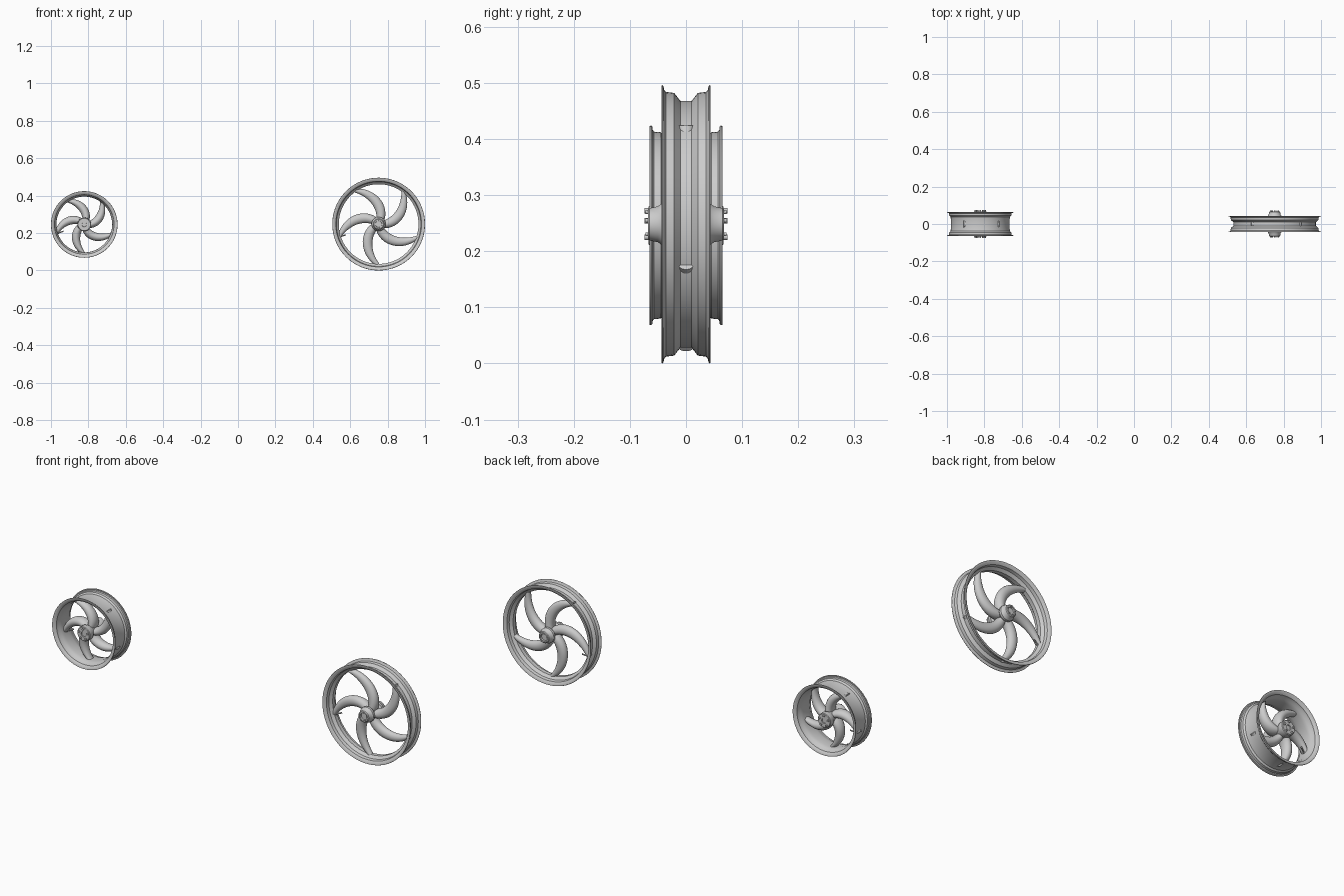
import bpy, bmesh, math
from mathutils import Vector

cube = bpy.data.objects.get("Cube")
if cube:
    bpy.data.objects.remove(cube, do_unlink=True)

metal = bpy.data.materials.new("light grey metal")
metal.use_nodes = True
metal.diffuse_color = (0.6, 0.6, 0.6, 1)
metal.node_tree.nodes["Principled BSDF"].inputs["Base Color"].default_value = (0.6, 0.6, 0.6, 1)


def polar(r, degrees, y=0):
    a = math.radians(degrees)
    return Vector((r * math.cos(a), y, r * math.sin(a)))


def skin(bm, rings, loop=False, caps=False):
    """Bridge neighbouring closed rings of points with quads."""
    vs = [[bm.verts.new(p) for p in ring] for ring in rings]
    n = len(vs[0])
    for i in range(len(vs) if loop else len(vs) - 1):
        a, b = vs[i], vs[(i + 1) % len(vs)]
        for j in range(n):
            bm.faces.new((a[j], a[(j + 1) % n], b[(j + 1) % n], b[j]))
    if caps:
        bm.faces.new(vs[0])
        bm.faces.new(vs[-1])


def finish(bm, name, centre, angle=35):
    bmesh.ops.recalc_face_normals(bm, faces=bm.faces)
    mesh = bpy.data.meshes.new(name)
    bm.to_mesh(mesh)
    bm.free()
    ob = bpy.data.objects.new(name, mesh)
    bpy.context.collection.objects.link(ob)
    ob.location = centre
    mesh.materials.append(metal)
    bpy.ops.object.select_all(action="DESELECT")
    ob.select_set(True)
    bpy.context.view_layer.objects.active = ob
    bpy.ops.object.shade_smooth_by_angle(angle=math.radians(angle))


def lathe(name, profile, centre, steps=96):
    """Spin a closed (radius, y) profile around the axle."""
    bm = bmesh.new()
    rings = [[polar(r, 360 * k / steps, y) for k in range(steps)] for r, y in profile]
    skin(bm, rings, loop=True)
    finish(bm, name, centre)


def mirrored(half):
    """Complete a half profile across the wheel's middle plane."""
    return half + [(r, -y) for r, y in reversed(half)]


def rod(bm, start, end, radius, sides=12):
    axis = (end - start).normalized()
    u = axis.orthogonal().normalized()
    v = axis.cross(u)
    ring = [radius * (u * math.cos(t) + v * math.sin(t))
            for t in (2 * math.pi * k / sides for k in range(sides))]
    skin(bm, [[p + q for q in ring] for p in (start, end)], caps=True)


def spokes(name, centre, r0, r1, width, depth, tip_depth):
    """Five swept, tapering blades of oval section."""
    bm = bmesh.new()
    steps, sides = 24, 20
    for n in range(5):
        tip = 53 + 72 * n
        path = [polar(r0 + (r1 - r0) * s / steps, tip - 57 * (1 - s / steps))
                for s in range(steps + 1)]
        rings = []
        for i, p in enumerate(path):
            s = i / steps
            tangent = (path[min(i + 1, steps)] - path[max(i - 1, 0)]).normalized()
            side = Vector((tangent.z, 0, -tangent.x))
            w = width * (0.72 + 1.1 * s - 1.45 * s * s)
            d = depth + (tip_depth - depth) * s
            rings.append([p + side * w * math.cos(t) + Vector((0, d * math.sin(t), 0))
                          for t in (2 * math.pi * k / sides for k in range(sides))])
        skin(bm, rings, caps=True)
    finish(bm, name, centre, 50)


def bolts(name, centre, ring_r, radius, y0, y1):
    bm = bmesh.new()
    for sign in (-1, 1):
        for n in range(5):
            a = 90 + 72 * n
            rod(bm, polar(ring_r, a, sign * y0), polar(ring_r, a, sign * y1), radius)
    finish(bm, name, centre)


def valve(name, centre, r_out, r_in, y):
    bm = bmesh.new()
    rod(bm, polar(r_out, 198), polar(r_in, 198, y), 0.0035)
    rod(bm, polar(r_out, 198), polar(r_out - 0.008, 198, y * 0.3), 0.006)
    finish(bm, name, centre)


# Large narrow wheel
large = Vector((0.752, 0, 0.248))
lathe("large_rim", mirrored([
    (0.220, 0.010), (0.234, 0.021), (0.236, 0.036), (0.240, 0.039), (0.246, 0.040),
    (0.248, 0.042), (0.247, 0.044), (0.243, 0.044), (0.236, 0.041), (0.229, 0.037),
    (0.226, 0.022), (0.213, 0.010)]), large)
spokes("large_spokes", large, 0.022, 0.219, 0.028, 0.027, 0.014)
lathe("large_hub", mirrored([
    (0.017, 0.060), (0.018, 0.068), (0.025, 0.068), (0.029, 0.065),
    (0.032, 0.050), (0.038, 0.042), (0.038, 0.030), (0.030, 0.020)]), large, 48)
bolts("large_hub_bolts", large, 0.022, 0.0035, 0.060, 0.072)
valve("large_valve", large, 0.217, 0.185, 0.012)

# Small wide wheel
small = Vector((-0.822, 0, 0.246))
lathe("small_rim", mirrored([
    (0.156, 0.020), (0.159, 0.038), (0.166, 0.045), (0.167, 0.057), (0.171, 0.060),
    (0.176, 0.060), (0.178, 0.062), (0.177, 0.065), (0.173, 0.065), (0.165, 0.061),
    (0.159, 0.056), (0.157, 0.045), (0.152, 0.036), (0.149, 0.020)]), small)
spokes("small_spokes", small, 0.022, 0.155, 0.024, 0.034, 0.018)
lathe("small_hub", mirrored([
    (0.012, 0.060), (0.013, 0.067), (0.033, 0.067), (0.036, 0.064),
    (0.037, 0.040), (0.030, 0.025)]), small, 48)
bolts("small_hub_bolts", small, 0.026, 0.005, 0.060, 0.074)
valve("small_valve", small, 0.153, 0.118, 0.018)

# Closed axle cores inside both hubs
for name, centre, r, y in (("large_axle", large, 0.019, 0.060), ("small_axle", small, 0.014, 0.062)):
    core = bmesh.new()
    rod(core, Vector((0, -y, 0)), Vector((0, y, 0)), r, 32)
    finish(core, name, centre)
